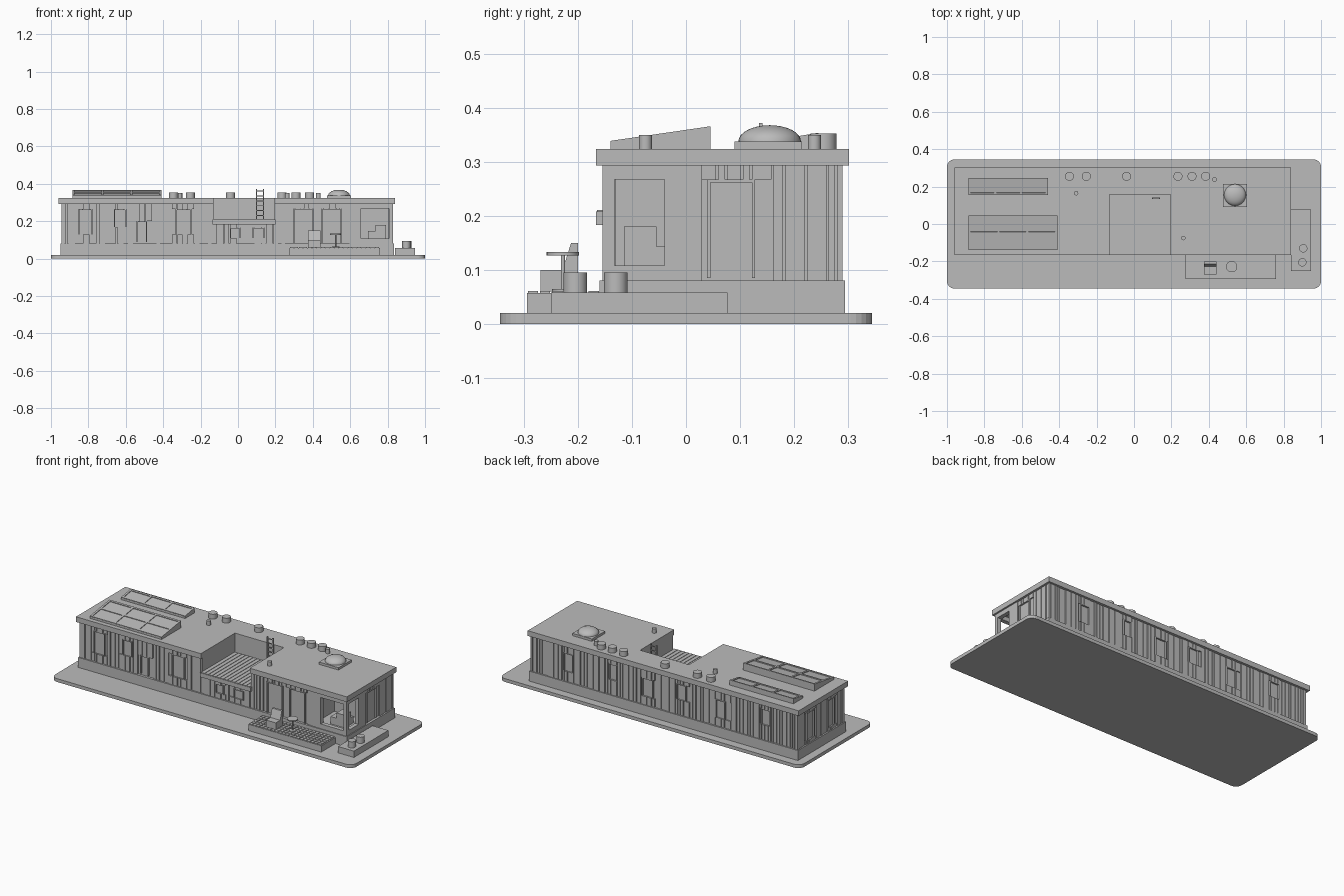
import bpy, bmesh, math, random
from mathutils import Matrix, Vector

random.seed(4)
cube = bpy.data.objects.get("Cube")
if cube:
    bpy.data.objects.remove(cube)

grey = bpy.data.materials.new("plain grey")
grey.use_nodes = True
COLOUR = (0.5, 0.5, 0.5, 1)
grey.diffuse_color = COLOUR
grey.node_tree.nodes["Principled BSDF"].inputs["Base Color"].default_value = COLOUR


def finish(name, bm, smooth=False):
    bmesh.ops.recalc_face_normals(bm, faces=bm.faces)
    mesh = bpy.data.meshes.new(name)
    bm.to_mesh(mesh)
    bm.free()
    mesh.materials.append(grey)
    ob = bpy.data.objects.new(name, mesh)
    bpy.context.collection.objects.link(ob)
    if smooth:
        bpy.ops.object.select_all(action="DESELECT")
        ob.select_set(True)
        bpy.context.view_layer.objects.active = ob
        bpy.ops.object.shade_smooth_by_angle(angle=math.radians(40))
    return ob


def boxes(name, *spans):
    """One object from boxes given as (x0, x1, y0, y1, z0, z1)."""
    bm = bmesh.new()
    for x0, x1, y0, y1, z0, z1 in spans:
        m = Matrix.Translation(((x0 + x1) / 2, (y0 + y1) / 2, (z0 + z1) / 2))
        bmesh.ops.create_cube(bm, size=1, matrix=m @ Matrix.Diagonal((x1 - x0, y1 - y0, z1 - z0, 1)))
    return finish(name, bm)


def cylinders(name, *rods):
    """One object from upright rods given as (x, y, radius, z0, z1)."""
    bm = bmesh.new()
    for x, y, r, z0, z1 in rods:
        bmesh.ops.create_cone(bm, cap_ends=True, segments=32, radius1=r, radius2=r, depth=z1 - z0,
                              matrix=Matrix.Translation((x, y, (z0 + z1) / 2)))
    return finish(name, bm, True)


def prism(name, outline, offset):
    bm = bmesh.new()
    face = bm.faces.new([bm.verts.new(p) for p in outline])
    new = bmesh.ops.extrude_face_region(bm, geom=[face])["geom"]
    bmesh.ops.translate(bm, vec=offset, verts=[v for v in new if isinstance(v, bmesh.types.BMVert)])
    return finish(name, bm)


# Ground slab with rounded corners
corners = []
for cx, cy, a in ((0.96, 0.305, 0), (-0.96, 0.305, 90), (-0.96, -0.305, 180), (0.96, -0.305, 270)):
    for k in range(7):
        t = math.radians(a + 15 * k)
        corners.append((cx + 0.04 * math.cos(t), cy + 0.04 * math.sin(t), 0))
prism("ground_slab", corners, (0, 0, 0.02))

# Plinth and solid building volumes, leaving a terrace recess and an open corner room
W0, W1 = 0.08, 0.293
boxes("plinth", (-0.95, 0.835, -0.16, 0.295, 0.02, W0))
boxes("building_core",
      (-0.935, -0.13, -0.145, 0.28, W0, W1),
      (-0.13, 0.195, 0.157, 0.28, W0, W1),
      (-0.13, 0.195, -0.145, 0.157, W0, 0.19),
      (0.195, 0.62, -0.145, 0.28, W0, W1),
      (0.62, 0.82, 0.03, 0.28, W0, W1))
prism("roof", [(-0.96, -0.167, W1), (-0.13, -0.167, W1), (-0.13, 0.157, W1), (0.195, 0.157, W1),
               (0.195, -0.167, W1), (0.84, -0.167, W1), (0.84, 0.302, W1), (-0.96, 0.302, W1)],
      (0, 0, 0.031))

# Terrace floor with planks
boxes("terrace_floor", (-0.135, 0.2, -0.167, 0.157, 0.183, 0.208))
boxes("terrace_planks", *[(-0.13 + i * 0.025, -0.108 + i * 0.025, -0.165, 0.155, 0.208, 0.211)
                          for i in range(13)])

# Open corner room: sill, header, posts and a seat
boxes("corner_room_frame",
      (0.62, 0.83, -0.155, -0.13, W0, 0.108), (0.805, 0.83, -0.155, 0.03, W0, 0.108),
      (0.62, 0.83, -0.155, -0.13, 0.267, W1), (0.805, 0.83, -0.155, 0.03, 0.267, W1),
      (0.808, 0.83, -0.155, -0.132, 0.108, 0.267), (0.62, 0.658, -0.155, -0.13, 0.108, 0.267),
      (0.805, 0.83, -0.04, 0.03, 0.108, 0.267))
boxes("corner_room_floor", (0.62, 0.805, -0.13, 0.03, W0, 0.104))
boxes("indoor_seat", (0.735, 0.79, -0.115, -0.055, 0.1, 0.18),
      (0.695, 0.735, -0.115, -0.055, 0.1, 0.148), (0.735, 0.79, -0.055, -0.03, 0.1, 0.143))


def cladding(name, axis, face, out, start, end, top, windows=()):
    """Uneven upright boards on a wall; windows are (start, end, sill, head)."""
    spans = []
    u = start

    def add(a, b, z0, z1, depth):
        c, d = sorted((face, face + out * depth))
        spans.append((a, b, c, d, z0, z1) if axis == "x" else (c, d, a, b, z0, z1))

    while u < end - 0.004:
        w = min(random.choice((0.012, 0.018, 0.026, 0.036)), end - u)
        depth = random.choice((0.006, 0.008, 0.01))
        hole = next((h for h in windows if u + w > h[0] and u < h[1]), None)
        if hole:
            if hole[2] > W0 + 0.01:
                add(u, u + w, W0, hole[2], depth)
            if hole[3] < top - 0.005:
                add(u, u + w, hole[3], top, depth)
        else:
            add(u, u + w, W0, top, depth)
        u += w + 0.004
    # slim window frames
    for a, b, z0, z1 in windows:
        add(a - 0.003, a + 0.003, z0, z1, 0.01)
        add(b - 0.003, b + 0.003, z0, z1, 0.01)
        add(a, b, z1 - 0.005, z1, 0.01)
    boxes(name, *spans)


def window_row(places):
    return [(x, x + w, z0, z1) for x, w, z0, z1 in places]


cladding("front_left_cladding", "x", -0.145, -1, -0.945, -0.13, W1, window_row(
    ((-0.85, 0.07, 0.13, 0.265), (-0.66, 0.06, 0.17, 0.265), (-0.54, 0.05, 0.09, 0.2), (-0.33, 0.08, 0.13, 0.265))))
cladding("front_middle_cladding", "x", -0.145, -1, -0.13, 0.195, 0.183, window_row(
    ((-0.04, 0.05, 0.11, 0.165), (0.08, 0.06, 0.11, 0.165))))
cladding("front_right_cladding", "x", -0.145, -1, 0.195, 0.62, W1, window_row(
    ((0.3, 0.1, W0, 0.267), (0.45, 0.1, W0, 0.267))))
cladding("back_cladding", "x", 0.28, 1, -0.945, 0.83, W1, window_row(
    ((-0.76, 0.06, 0.17, 0.265), (-0.46, 0.06, 0.13, 0.24), (-0.2, 0.06, 0.17, 0.265),
     (0.02, 0.07, 0.13, 0.24), (0.26, 0.05, 0.17, 0.265), (0.55, 0.06, 0.14, 0.25))))
cladding("left_cladding", "y", 0.82, 1, 0.03, 0.29, W1, window_row(((0.042, 0.083, 0.085, 0.267),)))
cladding("right_cladding", "y", -0.935, -1, -0.155, 0.29, W1, window_row(
    ((-0.06, 0.06, 0.1, 0.267), (0.13, 0.07, 0.1, 0.267))))


# Sloped solar arrays: wedge, raised rim and panel dividers
def solar_array(name, x0, x1, y0, y1, z0, z1, rows):
    prism(name + "_wedge", [(x0, y0, 0.324), (x0, y1, 0.324), (x0, y1, z1 - 0.004), (x0, y0, z0 - 0.004)],
          (x1 - x0, 0, 0))
    length = math.hypot(y1 - y0, z1 - z0)
    w, r, spans = x1 - x0, 0.006, []
    for i in range(4):
        c = r + (w - 2 * r) * i / 3
        spans.append((c - r, c + r, 0, length, -0.004, 0))
    for j in range(rows + 1):
        c = r + (length - 2 * r) * j / rows
        spans.append((0, w, c - r, c + r, -0.004, 0))
    rim = boxes(name + "_frame", *spans)
    rim.location = (x0, y0, z0)
    rim.rotation_euler.x = math.atan2(z1 - z0, y1 - y0)


solar_array("large_solar_array", -0.885, -0.41, -0.14, 0.045, 0.339, 0.366, 2)
solar_array("small_solar_array", -0.885, -0.46, 0.155, 0.245, 0.339, 0.354, 1)

# Roof vents, skylight dome and ladder
cylinders("roof_vents", *[(x, 0.255, 0.024, 0.32, 0.353) for x in (-0.345, -0.255, -0.04, 0.235, 0.31, 0.383)])
cylinders("small_pipes", *[(x, y, 0.012, 0.32, 0.35) for x, y in ((-0.31, 0.165), (0.263, -0.075), (0.43, 0.238))])
boxes("skylight_base", (0.475, 0.605, 0.09, 0.215, 0.32, 0.338))
bm = bmesh.new()
bmesh.ops.create_uvsphere(bm, u_segments=32, v_segments=16, radius=1)
bmesh.ops.bisect_plane(bm, geom=bm.verts[:] + bm.edges[:] + bm.faces[:], plane_co=(0, 0, 0),
                       plane_no=(0, 0, -1), clear_outer=True)
bmesh.ops.transform(bm, verts=bm.verts, matrix=Matrix.Translation((0.54, 0.155, 0.338))
                    @ Matrix.Diagonal((0.058, 0.058, 0.03, 1)))
finish("skylight_dome", bm, True)
boxes("ladder", (0.095, 0.102, 0.135, 0.142, 0.208, 0.372), (0.133, 0.14, 0.135, 0.142, 0.208, 0.372),
      *[(0.1, 0.135, 0.137, 0.141, 0.228 + k * 0.026, 0.233 + k * 0.026) for k in range(6)])

# Front deck with small tiles, and side deck with pots
boxes("front_deck", (0.275, 0.76, -0.295, -0.155, 0.02, 0.057))
boxes("deck_tiles", *[(0.277 + i * 0.024, 0.297 + i * 0.024, -0.293 + j * 0.0225, -0.274 + j * 0.0225, 0.057, 0.061)
                      for i in range(20) for j in range(6)])
boxes("side_deck", (0.84, 0.945, -0.25, 0.077, 0.02, 0.058))
cylinders("plant_pots", (0.905, -0.13, 0.022, 0.058, 0.095), (0.9, -0.205, 0.022, 0.058, 0.095))

# Deck furniture
boxes("lounge_seat", (0.375, 0.44, -0.27, -0.205, 0.06, 0.1))
prism("lounge_back", [(0.375, -0.23, 0.095), (0.375, -0.2, 0.095), (0.375, -0.2, 0.15), (0.375, -0.213, 0.15)],
      (0.065, 0, 0))
cylinders("side_table", (0.522, -0.228, 0.03, 0.127, 0.133), (0.522, -0.228, 0.004, 0.06, 0.128),
          (0.522, -0.228, 0.02, 0.06, 0.065))
